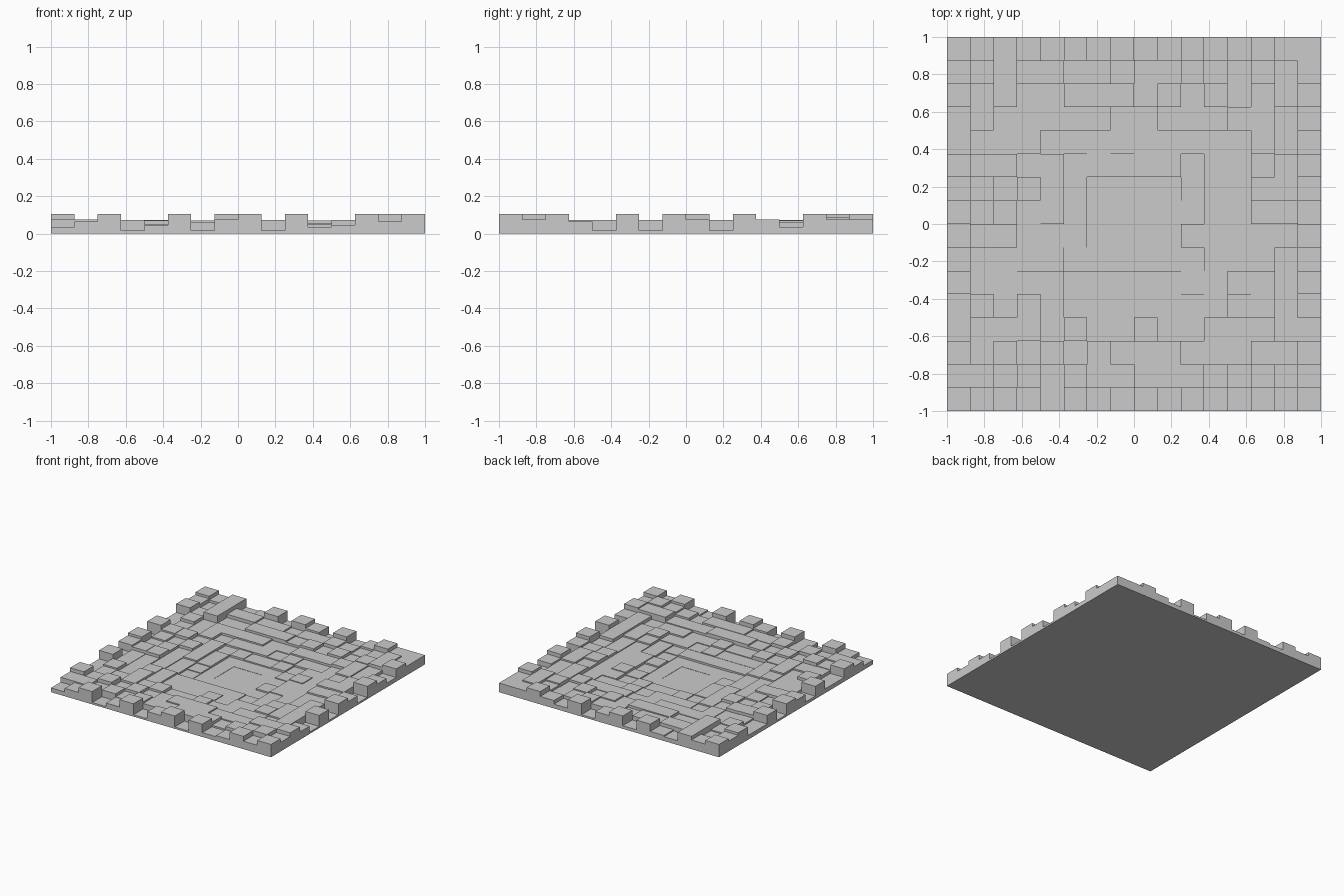
import bpy
import bmesh
import random

if "Cube" in bpy.data.objects:
    bpy.data.objects.remove(bpy.data.objects["Cube"])

random.seed(7)
N = 16
CELL = 2 / N
LAST = N - 1

# Plain grey stone
stone = bpy.data.materials.new("stone_grey")
stone.use_nodes = True
stone.diffuse_color = (0.6, 0.6, 0.6, 1)
stone.node_tree.nodes["Principled BSDF"].inputs["Base Color"].default_value = (0.6, 0.6, 0.6, 1)

# Rim heights, one letter per block, a = lowest, k = tallest
FRONT = "dgkbekbhkbkdekgk"
BACK = "khkdekckhbkdgkhh"
LEFT = "dhkddkcikbkddkik"
RIGHT = "khkgbkbkhbkhdkhh"
# Mean height of each ring from the rim inwards
RINGS = [0.1, 0.06, 0.057, 0.05, 0.038, 0.024, 0.014, 0.012]


def level(letter):
    return 0.005 + 0.01 * (ord(letter) - ord("a"))


def block_height(i, j):
    """Height of one block: rim from letters, inside a stepped bowl."""
    if j == 0:
        return level(FRONT[i])
    if j == LAST:
        return level(BACK[i])
    if i == 0:
        return level(LEFT[j])
    if i == LAST:
        return level(RIGHT[j])
    di, dj = min(i, LAST - i), min(j, LAST - j)
    if max(di, dj) < 3:
        return level(random.choice("fghijk"))
    ring = min(di, dj)
    spread = 0.012 if ring < 4 else 0.006 if ring < 6 else 0
    return RINGS[ring] + random.choice((-spread, 0, spread))


heights = [[block_height(i, j) for j in range(N)] for i in range(N)]


def height(i, j):
    return heights[i][j] if 0 <= i < N and 0 <= j < N else 0


# One closed shell: block tops, step walls and underside
bm = bmesh.new()


def face(*points):
    bm.faces.new([bm.verts.new(p) for p in points])


for i in range(N):
    for j in range(N):
        x0, y0 = -1 + i * CELL, -1 + j * CELL
        x1, y1 = x0 + CELL, y0 + CELL
        z = heights[i][j]
        face((x0, y0, z), (x1, y0, z), (x1, y1, z), (x0, y1, z))
        sides = [(0, -1, (x0, y0), (x1, y0)), (1, 0, (x1, y0), (x1, y1)),
                 (0, 1, (x1, y1), (x0, y1)), (-1, 0, (x0, y1), (x0, y0))]
        for di, dj, p, q in sides:
            low = height(i + di, j + dj)
            if low < z - 0.0001:
                face((*p, low), (*q, low), (*q, z), (*p, z))
face((-1, -1, 0), (-1, 1, 0), (1, 1, 0), (1, -1, 0))
bmesh.ops.remove_doubles(bm, verts=bm.verts, dist=0.00001)

mesh = bpy.data.meshes.new("block_panel")
bm.to_mesh(mesh)
bm.free()
mesh.materials.append(stone)
panel = bpy.data.objects.new("block_panel", mesh)
bpy.context.collection.objects.link(panel)
